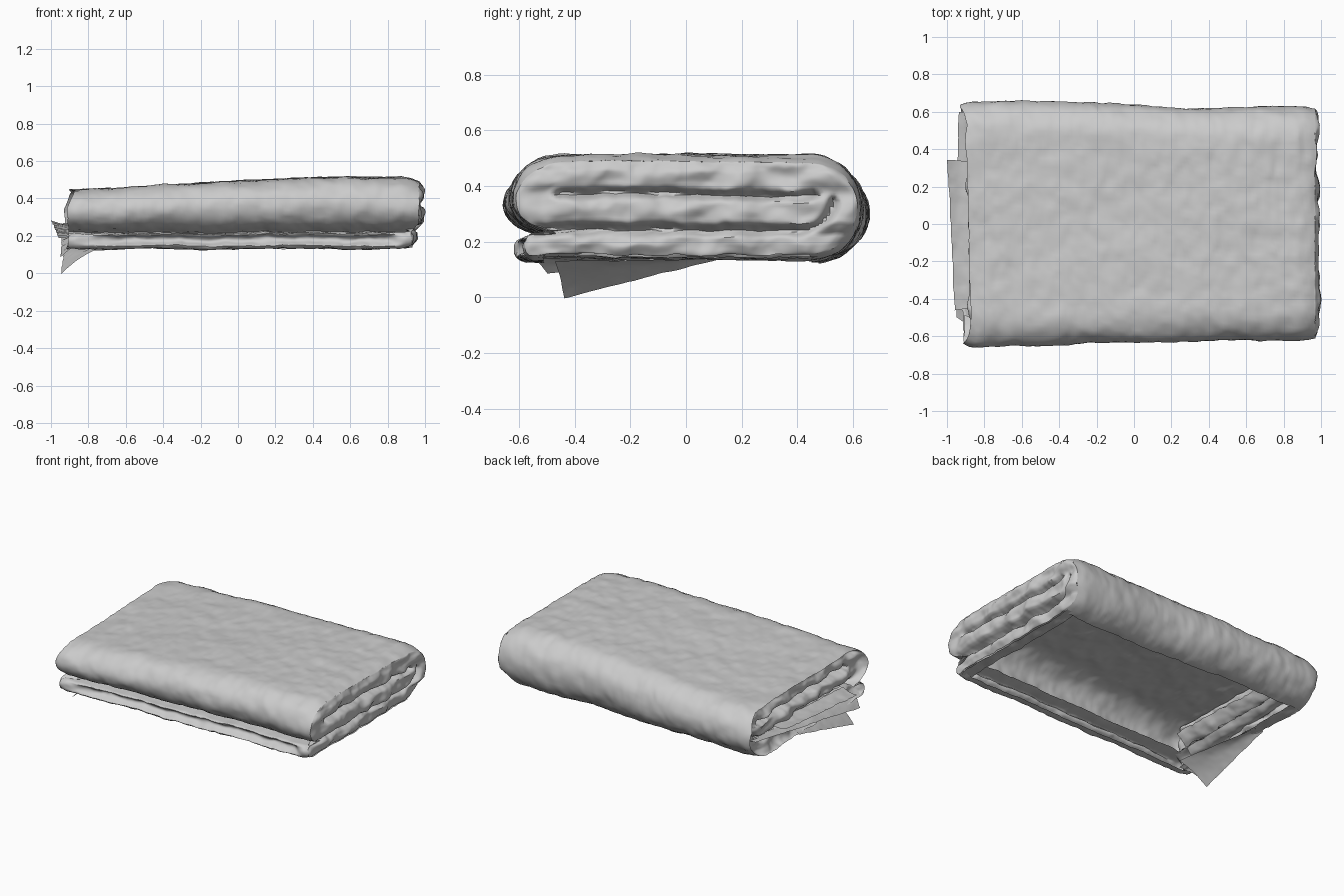
import bpy, bmesh
from math import sin, cos, pi, sqrt, exp, hypot, radians
from mathutils import Vector, noise

if "Cube" in bpy.data.objects:
    bpy.data.objects.remove(bpy.data.objects["Cube"])

# One plain cloth colour
cloth = bpy.data.materials.new("cloth_grey")
cloth.use_nodes = True
grey = (0.6, 0.6, 0.6, 1)
cloth.diffuse_color = grey
cloth.node_tree.nodes["Principled BSDF"].inputs["Base Color"].default_value = grey

X_CLOSED, X_OPEN = 0.965, -0.93
CENTRE = Vector((0, 0, 0.3))


def lerp(a, b, t):
    return a + (b - a) * t


def clamp(t):
    return max(0.0, min(1.0, t))


def crumple(p, amount=1.0):
    """Soft cloth waves plus finer wrinkles."""
    return p + amount * (noise.noise_vector(p * 3) * 0.01
                         + noise.noise_vector(p * 11) * 0.007
                         + noise.noise_vector(p * 27) * 0.004)


def settle(x, y, z):
    """Slope the pile towards the open end and soften both ends."""
    t = clamp((x + 0.9) / 1.3)
    closed = clamp((x - 0.86) / 0.105) ** 2
    opened = clamp((-0.7 - x) / 0.2)
    # The lower layers stop short at one end, the top layer at the other
    sx = x - 0.035 * clamp((x - 0.7) / 0.25) * clamp((0.27 - z) / 0.05)
    sx += opened * (0.035 * clamp((z - 0.4) / 0.1) + 0.02 * clamp(0.5 - y))
    # Long slot between the two layers of the front tongue
    if y < -0.55:
        slot = max(0.0, 1 - ((z - 0.188) / 0.03) ** 2)
        y += 0.05 * slot * clamp((0.92 - x) / 0.1) * clamp((x + 0.9) / 0.3)
    if z > 0.2:
        z = 0.2 + (z - 0.2) * lerp(0.79, 1.0, t)
    if y > 0:
        y *= lerp(1.03, 0.985, clamp((x + 0.5) / 0.8))
        y *= 1 - 0.02 * exp(-((x - 0.3) / 0.25) ** 2)
    else:
        y *= lerp(1.03, 0.97, clamp((x + 0.9) / 1.5))
    y *= 1 - 0.02 * closed - 0.03 * clamp((-0.86 - x) / 0.07) ** 2
    z = lerp(z, 0.32, 0.12 * closed) - 0.008
    return crumple(Vector((sx, y, z)))


def sheet(name, rows):
    """Make a smooth surface from a grid of points, facing outwards."""
    bm = bmesh.new()
    grid = [[bm.verts.new(p) for p in row] for row in rows]
    for a, b in zip(grid, grid[1:]):
        for i in range(len(a) - 1):
            bm.faces.new((a[i], a[i + 1], b[i + 1], b[i]))
    bm.normal_update()
    facing = sum(f.normal.dot(f.calc_center_median() - CENTRE) * f.calc_area()
                 for f in bm.faces)
    if facing < 0:
        bmesh.ops.reverse_faces(bm, faces=bm.faces[:])
    mesh = bpy.data.meshes.new(name)
    bm.to_mesh(mesh)
    bm.free()
    mesh.materials.append(cloth)
    obj = bpy.data.objects.new(name, mesh)
    bpy.context.collection.objects.link(obj)
    bpy.ops.object.select_all(action='DESELECT')
    obj.select_set(True)
    bpy.context.view_layer.objects.active = obj
    bpy.ops.object.shade_smooth_by_angle(angle=radians(50))


def arc(cy, cz, ry, rz, start, end, n):
    return [(cy + ry * cos(a), cz + rz * sin(a))
            for a in (lerp(start, end, i / n) for i in range(n + 1))]


def line(a, b, n):
    return [(lerp(a[0], b[0], i / n), lerp(a[1], b[1], i / n)) for i in range(1, n)]


# Outer wrap: back fold, top, front roll, crease and lower tongue, open below
profile = arc(0.46, 0.33, 0.18, 0.19, -pi / 2, pi / 2, 22)
profile += line((0.46, 0.52), (-0.47, 0.52), 40)
profile += arc(-0.47, 0.3775, 0.17, 0.1425, pi / 2, pi * 1.4, 18)
profile += [(-0.5, 0.236), (-0.49, 0.23), (-0.52, 0.227)]
profile += arc(-0.565, 0.183, 0.04, 0.043, pi / 2, pi * 1.5, 18)
profile += [(-0.53, 0.138)]
steps = 120
sheet("outer_wrap", [[settle(lerp(X_OPEN, X_CLOSED, i / steps), y, z) for y, z in profile]
                     for i in range(steps + 1)])


# Folded ends: creased faces that follow the outline of the wrap
def half(z, cz, rz):
    return sqrt(max(0.0, 1 - ((z - cz) / rz) ** 2))


def back_edge(z):
    return 0.46 + 0.18 * half(z, 0.33, 0.19)


def front_edge(z):
    if z > 0.235:
        return -0.47 - 0.17 * half(z, 0.3775, 0.1425)
    return -0.565 - 0.04 * half(z, 0.183, 0.05)


def crease_depth(y, z):
    wave = 0.014 * noise.noise(Vector((y * 6, 0, 2)))
    slit = abs(z - 0.385 - wave) + max(0, abs(y) - 0.48)
    if y > 0.42:
        layer = abs(hypot((y - 0.42) / 0.13, (z - 0.375) / 0.14) - 1) * 0.135
        layer += max(0, z - 0.36)
    else:
        layer = abs(z - 0.24 - wave)
    rumple = 0.025 * noise.noise(Vector((y * 8, z * 14, 5)))
    return 0.05 * exp(-(slit / 0.016) ** 2) + 0.05 * exp(-(layer / 0.016) ** 2) + rumple


def folded_end(name, x, inward, strength, recess):
    rows, nz, ny = [], 56, 110
    for j in range(nz + 1):
        z = 0.33 - 0.19 * cos(pi * j / nz)
        a, b = front_edge(z), back_edge(z)
        row = []
        for i in range(ny + 1):
            y = lerp(a, b, i / ny)
            rim = clamp(min(y - a, b - y, z - 0.14, 0.52 - z) / 0.04)
            p = settle(x, y, z)
            p.x += inward * (crease_depth(y, z) * strength + recess) * sqrt(rim)
            row.append(p)
        rows.append(row)
    sheet(name, rows)


folded_end("closed_end", X_CLOSED, -1, 1.0, -0.014)
folded_end("open_end", X_OPEN, 1, 1.4, 0.045)


# Loose cloth layers, each a bent patch between four corners
def patch(name, inner_front, inner_back, outer_front, outer_back, sag=0.0, wobble=1.0):
    corners = [Vector(c) for c in (inner_front, inner_back, outer_front, outer_back)]
    rows = []
    for i in range(13):
        u = i / 12
        row = []
        for j in range(41):
            v = j / 40
            p = lerp(lerp(corners[0], corners[1], v), lerp(corners[2], corners[3], v), u)
            p.z -= sag * sin(pi * u)
            row.append(crumple(p, wobble))
        rows.append(row)
    sheet(name, rows)


# Narrow hems under both ends
patch("closed_end_hem", (0.86, -0.54, 0.14), (0.86, 0.48, 0.14),
      (0.93, -0.53, 0.145), (0.93, 0.48, 0.145))
patch("open_end_hem", (-0.86, -0.55, 0.142), (-0.86, 0.49, 0.142),
      (-0.915, -0.57, 0.132), (-0.92, 0.49, 0.132))

# Flaps spilling from the open end
patch("hanging_corner", (-0.76, -0.47, 0.13), (-0.87, 0.12, 0.135),
      (-0.945, -0.435, -0.002), (-0.93, 0.12, 0.135), -0.012, 0.4)
patch("lower_flap", (-0.84, -0.57, 0.155), (-0.85, 0.6, 0.24),
      (-0.95, -0.5, 0.085), (-0.94, 0.6, 0.27), -0.01, 0.7)
patch("middle_flap", (-0.86, -0.45, 0.22), (-0.86, 0.33, 0.27),
      (-0.96, -0.46, 0.19), (-0.995, 0.34, 0.28), 0.01, 0.7)

# Inner folds seen through the open underside
patch("inner_fold_low", (-0.78, -0.42, 0.2), (-0.8, 0.42, 0.22),
      (-0.88, -0.42, 0.17), (-0.88, 0.42, 0.2), 0.02, 1.5)
patch("inner_fold_high", (-0.72, -0.45, 0.3), (-0.76, 0.4, 0.31),
      (-0.85, -0.45, 0.22), (-0.85, 0.4, 0.25), 0.02, 1.5)
